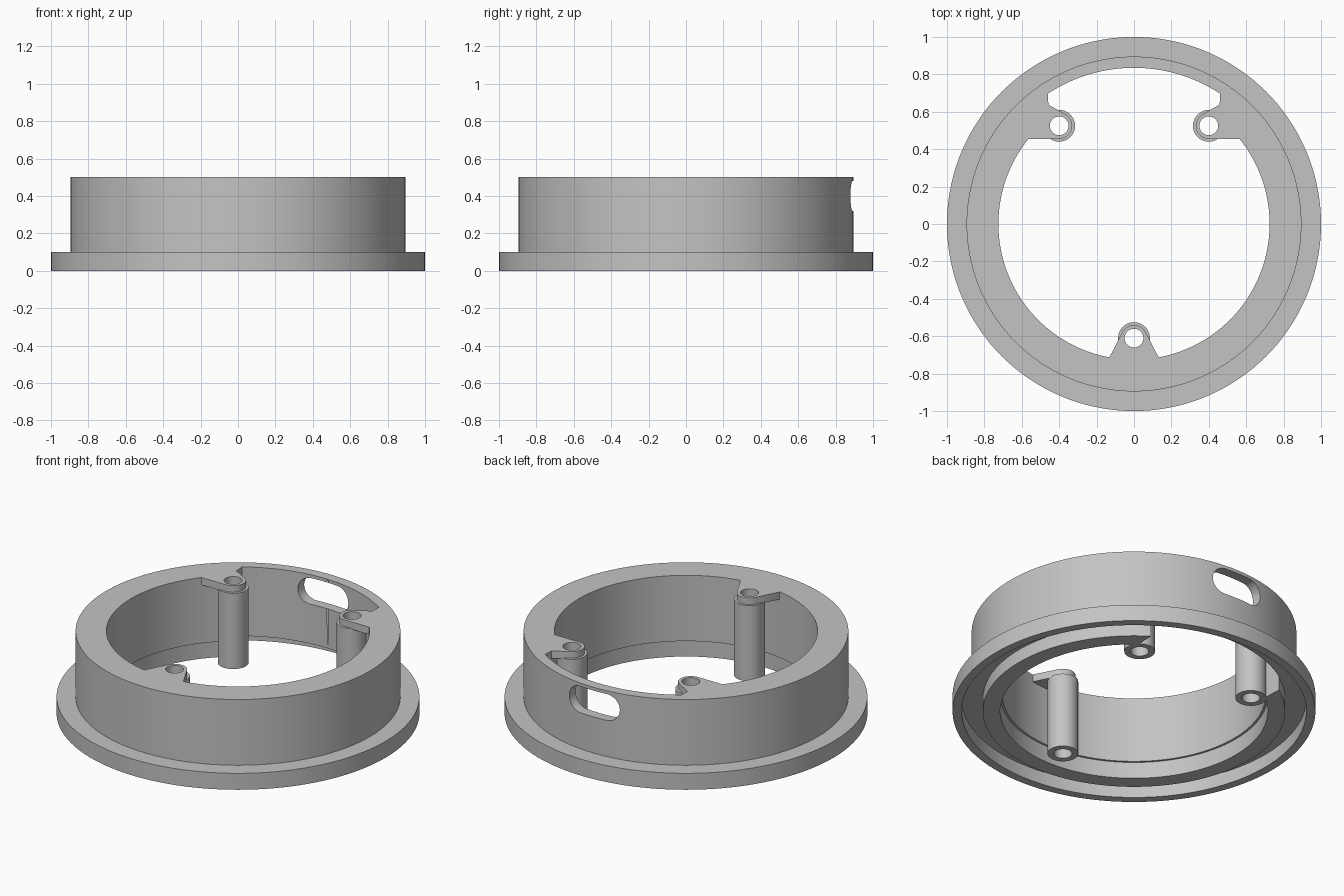
import bpy, bmesh, math
from mathutils import Vector

if "Cube" in bpy.data.objects:
    bpy.data.objects.remove(bpy.data.objects["Cube"])

GREY = bpy.data.materials.new("mid_grey")
GREY.diffuse_color = (0.55, 0.55, 0.55, 1)
GREY.use_nodes = True
GREY.node_tree.nodes["Principled BSDF"].inputs["Base Color"].default_value = GREY.diffuse_color


def finish(bm, name):
    bmesh.ops.recalc_face_normals(bm, faces=bm.faces)
    me = bpy.data.meshes.new(name)
    bm.to_mesh(me)
    bm.free()
    ob = bpy.data.objects.new(name, me)
    bpy.context.collection.objects.link(ob)
    me.materials.append(GREY)
    return ob


def lathe(name, profile, n=144):
    """Revolve a closed (radius, z) profile around z."""
    bm = bmesh.new()
    rings = [[bm.verts.new((r * math.cos(2 * math.pi * i / n),
                            r * math.sin(2 * math.pi * i / n), z))
              for r, z in profile] for i in range(n)]
    m = len(profile)
    for i in range(n):
        a, b = rings[i], rings[(i + 1) % n]
        for j in range(m):
            k = (j + 1) % m
            bm.faces.new((a[j], b[j], b[k], a[k]))
    return finish(bm, name)


def prism(name, points, direction):
    """Extrude a closed planar outline along a vector."""
    bm = bmesh.new()
    face = bm.faces.new([bm.verts.new(p) for p in points])
    new = bmesh.ops.extrude_face_region(bm, geom=[face])["geom"]
    bmesh.ops.translate(bm, vec=Vector(direction),
                        verts=[v for v in new if isinstance(v, bmesh.types.BMVert)])
    return finish(bm, name)


def circle(cx, cy, r, n=40):
    return [(cx + r * math.cos(2 * math.pi * i / n),
             cy + r * math.sin(2 * math.pi * i / n)) for i in range(n)]


def combine(ob, other, operation):
    """Apply a boolean and drop the second object."""
    mod = ob.modifiers.new("cut", 'BOOLEAN')
    mod.operation, mod.solver, mod.object = operation, 'EXACT', other
    bpy.context.view_layer.objects.active = ob
    bpy.ops.object.modifier_apply(modifier=mod.name)
    bpy.data.objects.remove(other)


# Ring body with wide foot flange and a groove underneath
body = lathe("ring_body", [
    (.725, .5), (.895, .5), (.895, .1), (1, .1), (1, 0), (.95, 0),
    (.95, .08), (.833, .08), (.833, 0), (.738, 0), (.738, .1), (.725, .1)])

# Relief at the back, leaving a thin wall
half = math.asin(.46 / .835)
relief = [(.835 * math.sin(half * (1 - i / 20)), .835 * math.cos(half * (1 - i / 20)))
          for i in range(41)]
relief += [(-.45, .4), (.45, .4)]
combine(body, prism("relief_cutter", [(x, y, -.1) for x, y in relief], (0, 0, .8)),
        'DIFFERENCE')

# Rounded slot through the thin wall
slot = []
for side in (1, -1):
    for i in range(17):
        a = side * math.pi / 2 - math.pi * i / 16
        slot.append((side * .09 + .08 * math.cos(a), .7, .4 + .08 * math.sin(a)))
combine(body, prism("slot_cutter", slot, (0, .4, 0)), 'DIFFERENCE')

# Screw posts hung from tabs level with the top
rear = [(.6, .455), (.62, .6), (.55, .66), (.46, .64)]
posts = [("front", 0, -.61, [(.13, -.71), (-.13, -.71), (.13, -.76), (-.13, -.76)]),
         ("right", .4, .525, rear),
         ("left", -.4, .525, [(-x, y) for x, y in rear])]
parts = [body]
for side, cx, cy, anchor in posts:
    bm = bmesh.new()
    verts = [bm.verts.new((x, y, z)) for x, y in circle(cx, cy, .07) + anchor
             for z in (.455, .5)]
    hull = bmesh.ops.convex_hull(bm, input=verts)
    loose = {v for v in bm.verts if not v.link_faces}
    bmesh.ops.delete(bm, geom=list(loose), context='VERTS')
    bmesh.ops.dissolve_limit(bm, angle_limit=.01, verts=bm.verts, edges=bm.edges)
    tab = finish(bm, side + "_tab")
    post = prism(side + "_post", [(x, y, 0) for x, y in circle(cx, cy, .085)], (0, 0, .46))
    for ob in (tab, post):
        hole = prism("hole_cutter", [(x, y, -.1) for x, y in circle(cx, cy, .05)], (0, 0, .8))
        combine(ob, hole, 'DIFFERENCE')
    parts += [tab, post]

# Smooth curved walls, crisp edges
for ob in parts:
    bpy.ops.object.select_all(action='DESELECT')
    ob.select_set(True)
    bpy.context.view_layer.objects.active = ob
    bpy.ops.object.shade_smooth_by_angle(angle=math.radians(30))
